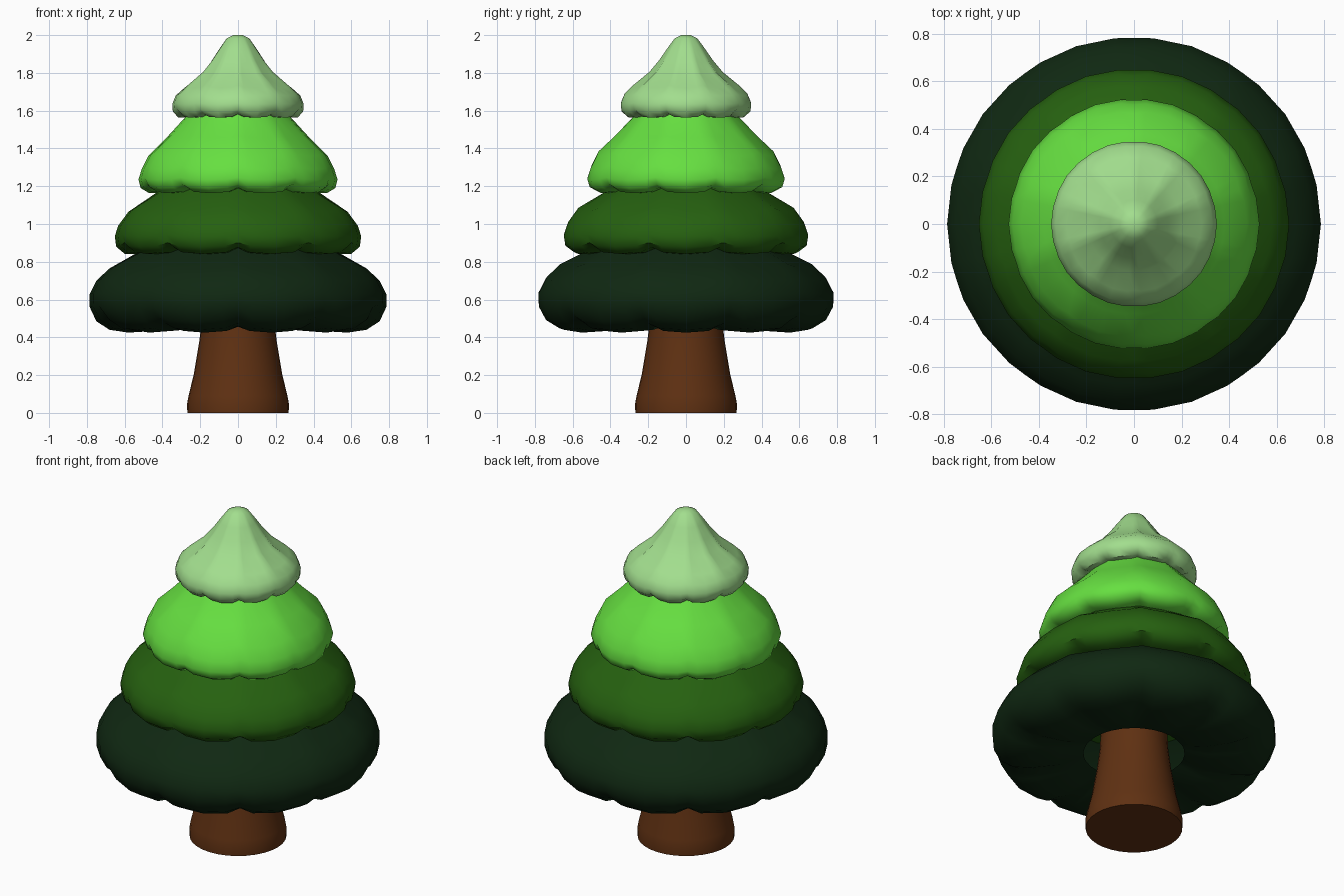
import bpy
import bmesh
from math import cos, sin, radians, pi

cube = bpy.data.objects.get("Cube")
if cube:
    bpy.data.objects.remove(cube)


def make_material(name, rgb):
    mat = bpy.data.materials.new(name)
    mat.use_nodes = True
    colour = (*rgb, 1)
    mat.diffuse_color = colour
    bsdf = mat.node_tree.nodes["Principled BSDF"]
    bsdf.inputs["Base Color"].default_value = colour
    bsdf.inputs["Roughness"].default_value = 0.8
    return mat


def lathe(name, rings, mat, cap_first=False, cap_last=False):
    """Skin a list of closed rings of points, listed from top to bottom."""
    bm = bmesh.new()
    loops = [[bm.verts.new(p) for p in ring] for ring in rings]
    n = len(loops[0])
    for a, b in zip(loops, loops[1:]):
        for i in range(n):
            j = (i + 1) % n
            bm.faces.new((a[i], b[i], b[j], a[j]))
    if cap_first:
        bm.faces.new(loops[0])
    if cap_last:
        bm.faces.new(loops[-1][::-1])
    mesh = bpy.data.meshes.new(name)
    bm.to_mesh(mesh)
    bm.free()
    mesh.materials.append(mat)
    obj = bpy.data.objects.new(name, mesh)
    bpy.context.collection.objects.link(obj)
    bpy.ops.object.select_all(action="DESELECT")
    obj.select_set(True)
    bpy.context.view_layer.objects.active = obj
    bpy.ops.object.shade_smooth_by_angle(angle=radians(45))
    return obj


# Each lobe of a foliage tier: angle from its middle, and how deep in the notch
LOBES = 10
LOBE = [(-18, 1), (-12, 0.25), (0, 0), (12, 0.25)]


def tier(name, profile, lift, mat, closed_top=False):
    """Profile points are radius, height and strength of the scalloping."""
    rings = []
    for r, z, s in profile:
        ring = []
        for k in range(LOBES):
            for offset, depth in LOBE:
                a = radians(k * 360 / LOBES + offset)
                rr = r * (1 - 0.03 * s * depth)
                zz = z + lift * s * depth
                ring.append((rr * cos(a), rr * sin(a), zz))
        rings.append(ring)
    return lathe(name, rings, mat, cap_first=closed_top)


# Trunk
bark = make_material("bark brown", (0.114, 0.030, 0.006))
trunk_profile = [(0.17, 0.95), (0.19, 0.5), (0.205, 0.38), (0.235, 0.2),
                 (0.262, 0.09), (0.27, 0.045), (0.268, 0)]
SIDES = 32
lathe("trunk", [[(r * cos(2 * pi * i / SIDES), r * sin(2 * pi * i / SIDES), z)
                 for i in range(SIDES)] for r, z in trunk_profile],
      bark, cap_first=True, cap_last=True)

# Foliage tiers, from the ground up
tier("bottom_foliage",
     [(0.44, 0.91, 0), (0.53, 0.85, 0.2), (0.68, 0.765, 0.6), (0.75, 0.70, 0.5),
      (0.785, 0.63, 0.15), (0.785, 0.56, 0.3), (0.75, 0.485, 0.8),
      (0.68, 0.44, 1), (0.58, 0.425, 1), (0.42, 0.435, 0.6), (0.28, 0.48, 0)],
     0.035, make_material("darkest green", (0.005, 0.021, 0.006)))

tier("lower_foliage",
     [(0.33, 1.25, 0), (0.44, 1.16, 0.1), (0.58, 1.065, 0.6), (0.635, 0.99, 0.6),
      (0.652, 0.935, 0.3), (0.645, 0.88, 0.6), (0.6, 0.842, 1),
      (0.5, 0.838, 1), (0.36, 0.87, 0.4), (0.15, 0.9, 0)],
     0.035, make_material("dark green", (0.019, 0.118, 0.005)))

tier("upper_foliage",
     [(0.2, 1.68, 0), (0.275, 1.57, 0.1), (0.38, 1.455, 0.4), (0.475, 1.36, 0.8),
      (0.51, 1.29, 0.6), (0.527, 1.235, 0.4), (0.515, 1.19, 0.7),
      (0.47, 1.163, 1), (0.39, 1.165, 0.8), (0.25, 1.2, 0)],
     0.03, make_material("bright green", (0.133, 0.740, 0.052)))

tier("top_foliage",
     [(0.025, 2.0, 0), (0.06, 1.983, 0), (0.1, 1.925, 0.2), (0.145, 1.855, 0.6),
      (0.2, 1.785, 1), (0.285, 1.72, 0.8), (0.33, 1.68, 0.5), (0.348, 1.635, 0.3),
      (0.345, 1.595, 0.6), (0.315, 1.563, 1), (0.265, 1.563, 0.9),
      (0.2, 1.6, 0)],
     0.02, make_material("pale green", (0.362, 0.730, 0.270)), closed_top=True)
